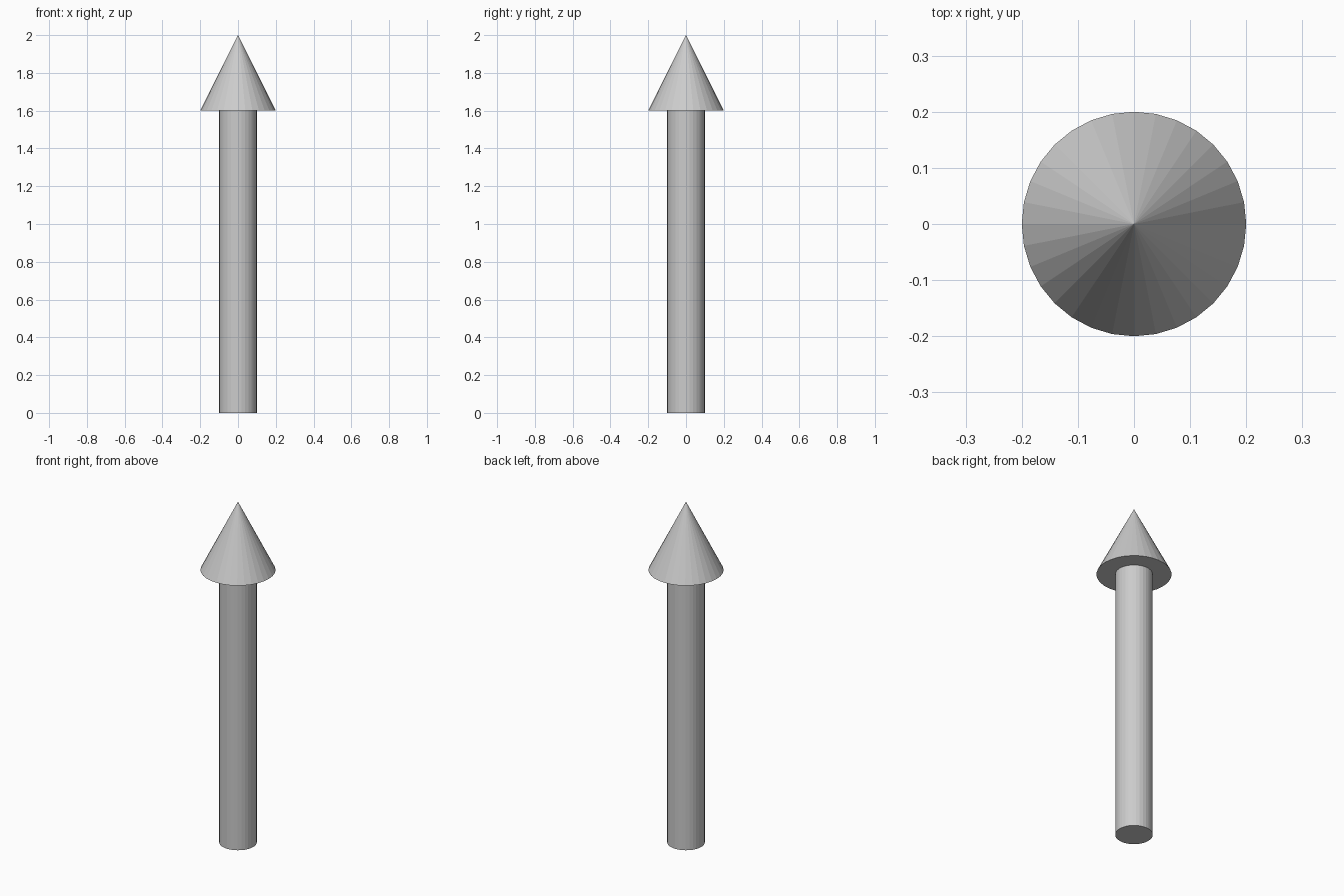
import bpy

if "Cube" in bpy.data.objects:
    bpy.data.objects.remove(bpy.data.objects["Cube"])

SIDES = 32
SHAFT_TOP = 1.6
TOTAL = 2.0

# Shaft: closed cylinder standing on the ground
bpy.ops.mesh.primitive_cylinder_add(
    vertices=SIDES, radius=0.1, depth=SHAFT_TOP, location=(0, 0, SHAFT_TOP / 2))
bpy.context.object.name = "shaft"

# Arrow head: closed cone resting on the shaft
head_height = TOTAL - SHAFT_TOP
bpy.ops.mesh.primitive_cone_add(
    vertices=SIDES, radius1=0.2, radius2=0, depth=head_height,
    location=(0, 0, SHAFT_TOP + head_height / 2))
bpy.context.object.name = "arrow_head"
